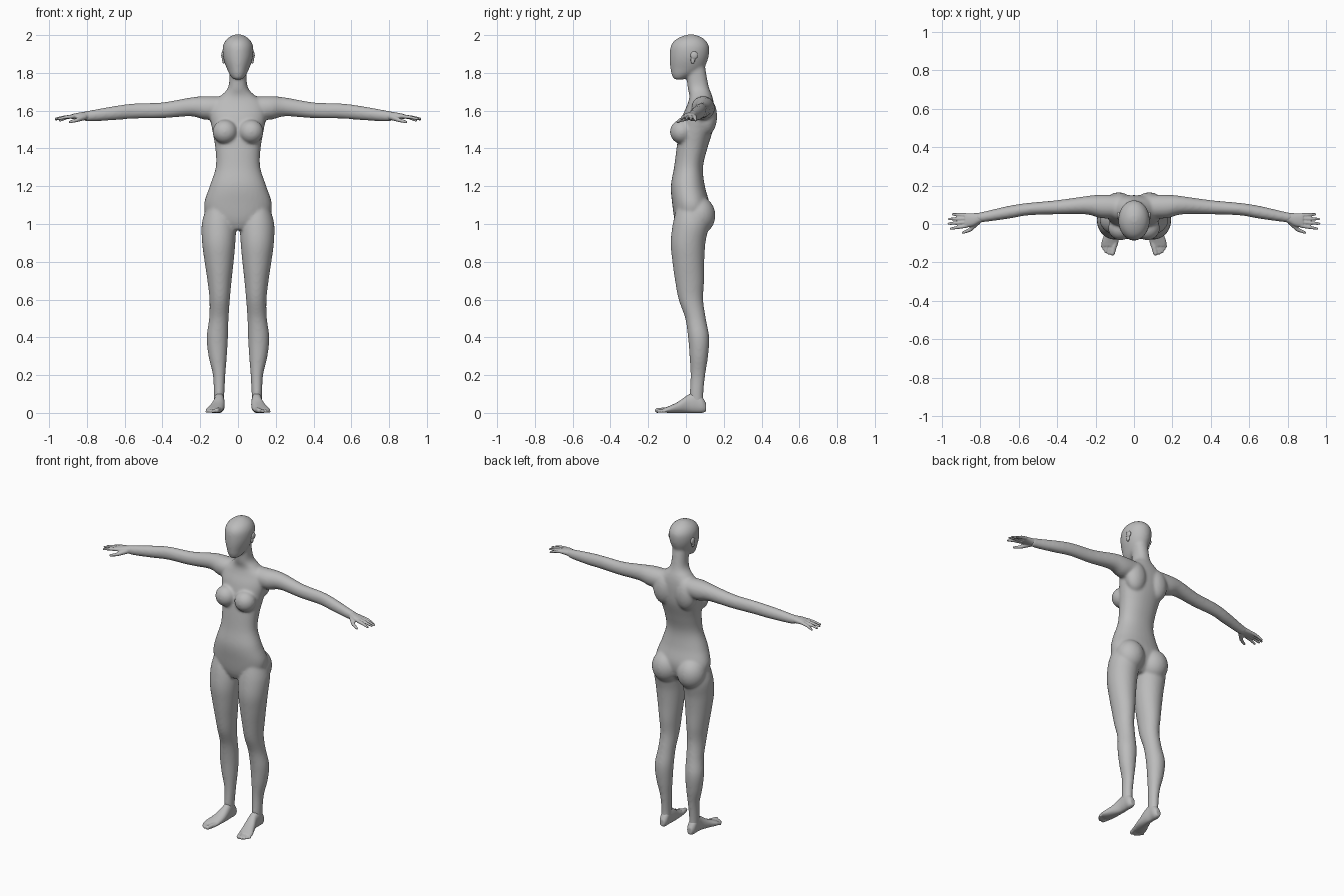
import bpy
import bmesh
from math import cos, sin, pi, copysign
from mathutils import Vector, Matrix

old = bpy.data.objects.get("Cube")
if old:
    bpy.data.objects.remove(old, do_unlink=True)

grey = bpy.data.materials.new("plain grey")
grey.use_nodes = True
grey.diffuse_color = (0.5, 0.5, 0.5, 1)
shader = next(n for n in grey.node_tree.nodes if n.type == 'BSDF_PRINCIPLED')
shader.inputs["Base Color"].default_value = grey.diffuse_color
shader.inputs["Roughness"].default_value = 0.6


def spline(a, b, c, d, t):
    """Catmull-Rom blend of four section rows."""
    return [0.5 * (2 * q + (r - p) * t + (2 * p - 5 * q + 4 * r - s) * t * t
                   + (3 * q - p - 3 * r + s) * t ** 3)
            for p, q, r, s in zip(a, b, c, d)]


def loft(bm, axis, rows, side=1, power=2.2, steps=5, count=32):
    """Skin rounded sections; a row is position, then low/high on the other two axes."""
    ends = [rows[0]] + rows + [rows[-1]]
    dense = []
    for i in range(len(rows) - 1):
        dense += [spline(*ends[i:i + 4], k / steps) for k in range(steps)]
    dense.append(rows[-1])
    others = [n for n in range(3) if n != axis]
    rings = []
    for pos, low_u, high_u, low_v, high_v in dense:
        ring = []
        for k in range(count):
            a = 2 * pi * k / count
            co = Vector()
            co[axis] = pos
            for n, lo, hi, w in ((others[0], low_u, high_u, cos(a)),
                                 (others[1], low_v, high_v, sin(a))):
                co[n] = (lo + hi) / 2 + (hi - lo) / 2 * copysign(abs(w) ** (2 / power), w)
            co.x *= side
            ring.append(bm.verts.new(co))
        rings.append(ring)
    for r, s in zip(rings, rings[1:]):
        for k in range(count):
            n = (k + 1) % count
            bm.faces.new((r[k], r[n], s[n], s[k]))
    bm.faces.new(rings[0])
    bm.faces.new(rings[-1])


def symmetric(rows):
    """Turn (z, half width, front, back) into loft rows."""
    return [(z, -w, w, f, b) for z, w, f, b in rows]


def ball(bm, centre, radii, side=1):
    x, y, z = centre
    place = Matrix.Translation((x * side, y, z)) @ Matrix.Diagonal((*radii, 1))
    bmesh.ops.create_uvsphere(bm, u_segments=24, v_segments=16, radius=1, matrix=place)


def digit(bm, start, end, thick, thin, side):
    """Tapered round-ended finger or toe."""
    a, b = Vector(start), Vector(end)
    a.x *= side
    b.x *= side
    turn = (b - a).to_track_quat('Z', 'Y').to_matrix().to_4x4()
    bmesh.ops.create_cone(bm, cap_ends=True, segments=16, radius1=thick, radius2=thin,
                          depth=(b - a).length,
                          matrix=Matrix.Translation((a + b) / 2) @ turn)
    ball(bm, a, [thick] * 3)
    ball(bm, b, [thin] * 3)


def fuse(bm, name, voxel, rounds):
    """Merge overlapping forms into one smooth skin."""
    bmesh.ops.recalc_face_normals(bm, faces=bm.faces)
    mesh = bpy.data.meshes.new(name)
    bm.to_mesh(mesh)
    bm.free()
    mesh.materials.append(grey)
    for p in mesh.polygons:
        p.use_smooth = True
    obj = bpy.data.objects.new(name, mesh)
    bpy.context.collection.objects.link(obj)
    skin = obj.modifiers.new("skin", 'REMESH')
    skin.mode = 'VOXEL'
    skin.voxel_size = voxel
    skin.use_smooth_shade = True
    soft = obj.modifiers.new("soften", 'SMOOTH')
    soft.factor = 0.5
    soft.iterations = rounds
    return obj


body = bmesh.new()

# Torso and neck
loft(body, 2, symmetric([
    (.97, .06, -.04, .07), (1.02, .15, -.06, .11), (1.1, .18, -.072, .125),
    (1.2, .15, -.08, .1), (1.3, .118, -.063, .09), (1.4, .12, -.05, .113),
    (1.5, .137, -.035, .143), (1.58, .15, -.015, .15), (1.64, .14, .01, .147),
    (1.68, .09, .018, .138), (1.73, .05, .008, .12), (1.84, .046, 0, .1)]))

# Head
loft(body, 2, symmetric([
    (1.765, .024, -.064, -.01), (1.79, .044, -.076, .04), (1.82, .058, -.082, .09),
    (1.86, .073, -.086, .112), (1.9, .081, -.086, .122), (1.94, .08, -.081, .122),
    (1.97, .067, -.062, .106), (1.99, .045, -.03, .08), (2.003, .018, .01, .045)]), power=2)

for side in (1, -1):
    # Legs
    loft(body, 2, [
        (1.08, .04, .17, -.05, .1), (1, .012, .192, -.07, .12), (.9, .014, .19, -.081, .103),
        (.8, .023, .177, -.072, .097), (.7, .034, .162, -.058, .096), (.6, .043, .151, -.039, .091),
        (.5, .05, .153, -.004, .105), (.4, .053, .166, .011, .123), (.3, .059, .156, .019, .117),
        (.2, .067, .133, .024, .102), (.1, .072, .128, .02, .092), (.04, .073, .126, .025, .095)],
        side, power=2)
    # Arms
    loft(body, 0, [
        (.08, .03, .15, 1.56, 1.675), (.17, .03, .153, 1.552, 1.677), (.25, .05, .145, 1.57, 1.67),
        (.4, .05, .124, 1.56, 1.644), (.55, .045, .11, 1.558, 1.638), (.65, .028, .095, 1.55, 1.625),
        (.78, .01, .065, 1.543, 1.602), (.82, .008, .058, 1.548, 1.595)], side, power=2)
    # Breasts, shoulder blades and buttocks
    ball(body, (.069, -.022, 1.488), (.066, .063, .064), side)
    ball(body, (.08, .11, 1.57), (.07, .055, .1), side)
    ball(body, (.09, .068, 1.045), (.09, .088, .1), side)

fuse(body, "body", .007, 12)

for side, word in ((1, "left"), (-1, "right")):
    # Hand: palm, four fingers and thumb
    hand = bmesh.new()
    loft(hand, 0, [
        (.76, .017, .06, 1.55, 1.597), (.8, .007, .057, 1.55, 1.595),
        (.84, -.012, .056, 1.553, 1.59), (.88, -.018, .056, 1.556, 1.582)], side)
    for y, tip_x, tip_y, drop in ((-.01, .953, -.024, .012), (.009, .965, .002, .01),
                                  (.028, .963, .026, .014), (.046, .943, .05, .02)):
        knuckle = (.873, y, 1.57)
        joint = ((.873 + tip_x) / 2, (y + tip_y) / 2, 1.568 - drop / 4)
        digit(hand, knuckle, joint, .0105, .009, side)
        digit(hand, joint, (tip_x, tip_y, 1.568 - drop), .009, .0065, side)
    digit(hand, (.815, .012, 1.566), (.853, -.03, 1.55), .017, .0105, side)
    digit(hand, (.853, -.03, 1.55), (.89, -.045, 1.54), .0105, .007, side)
    fuse(hand, word + "_hand", .004, 3)

    # Foot: sole, instep and five toes
    foot = bmesh.new()
    loft(foot, 1, [
        (.107, .083, .115, .008, .05), (.085, .073, .126, 0, .085), (.05, .073, .127, 0, .11),
        (.01, .07, .13, 0, .095), (-.04, .072, .148, 0, .06), (-.09, .08, .168, 0, .036),
        (-.115, .086, .165, .002, .026)], side)
    for x, tip_x, tip_y, r in ((.099, .112, -.152, .013), (.119, .132, -.151, .009),
                               (.134, .146, -.142, .009), (.147, .157, -.13, .008),
                               (.157, .165, -.116, .008)):
        digit(foot, (x, -.1, .016), (tip_x, tip_y, r), r * 1.1, r, side)
    fuse(foot, word + "_foot", .004, 3)

    # Ear
    ear = bmesh.new()
    ball(ear, (.079, .043, 1.893), (.01, .02, .022), side)
    ball(ear, (.076, .036, 1.868), (.008, .012, .02), side)
    fuse(ear, word + "_ear", .003, 2)
